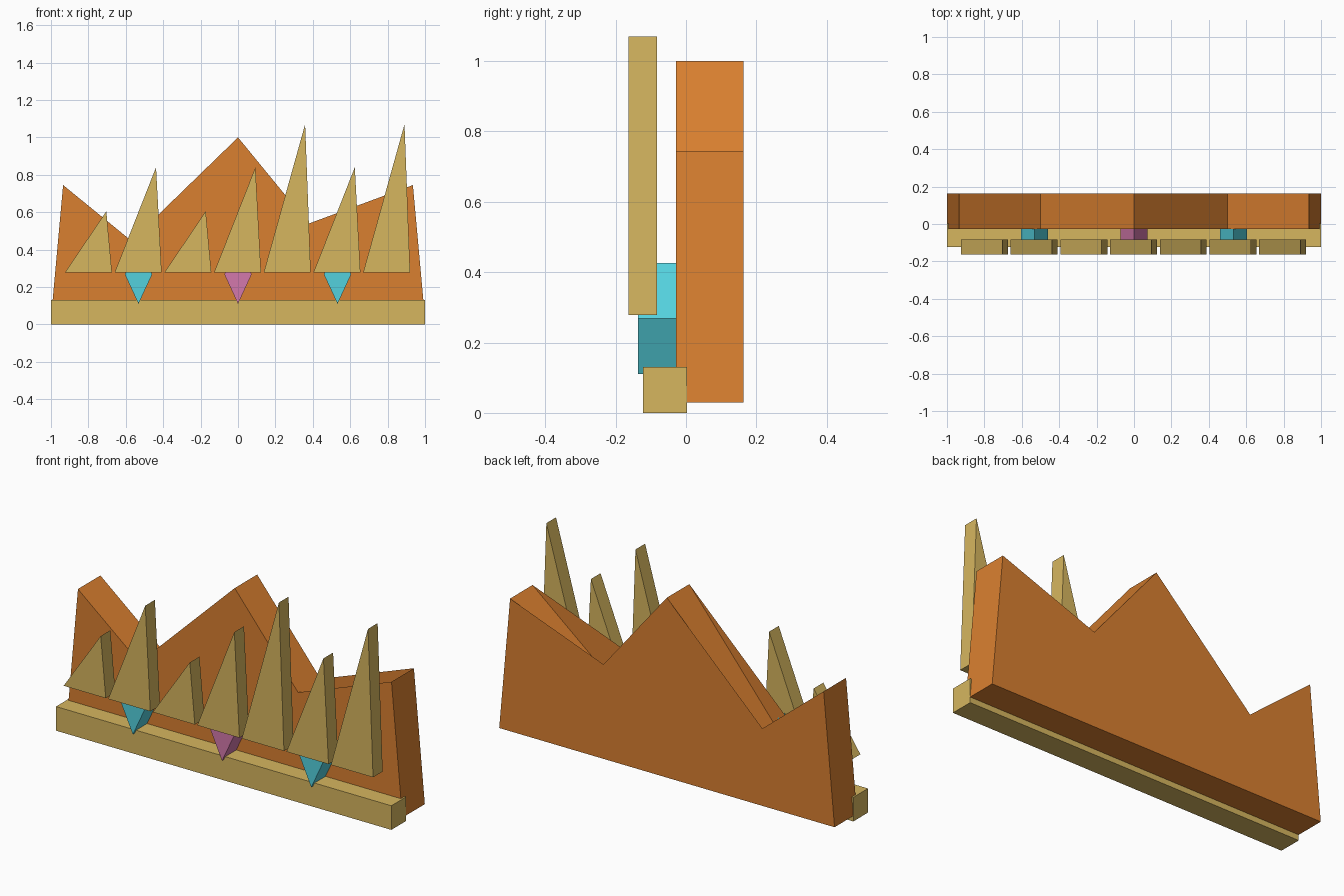
import bpy
import bmesh

cube = bpy.data.objects.get("Cube")
if cube:
    bpy.data.objects.remove(cube, do_unlink=True)


def material(name, rgb):
    # sRGB bytes to linear values
    lin = [((c / 255 + 0.055) / 1.055) ** 2.4 for c in rgb]
    mat = bpy.data.materials.new(name)
    mat.use_nodes = True
    mat.diffuse_color = (*lin, 1)
    mat.node_tree.nodes["Principled BSDF"].inputs["Base Color"].default_value = (*lin, 1)
    return mat


orange = material("burnt orange", (218, 128, 48))
gold = material("sand gold", (214, 182, 95))
cyan = material("cyan", (84, 209, 222))
pink = material("pink", (212, 121, 172))


def prism(name, outline, y_front, y_back, mat):
    """Extrude an x-z outline along y, capping each end with a fan from its first point."""
    bm = bmesh.new()
    front = [bm.verts.new((x, y_front, z)) for x, z in outline]
    back = [bm.verts.new((x, y_back, z)) for x, z in outline]
    n = len(outline)
    for i in range(n):
        j = (i + 1) % n
        bm.faces.new((front[i], front[j], back[j], back[i]))
    for ring, side in ((front, -1), (back, 1)):
        for i in range(1, n - 1):
            face = bm.faces.new((ring[0], ring[i], ring[i + 1]))
            face.normal_update()
            if face.normal.y * side < 0:
                face.normal_flip()
    mesh = bpy.data.meshes.new(name)
    bm.to_mesh(mesh)
    bm.free()
    mesh.materials.append(mat)
    obj = bpy.data.objects.new(name, mesh)
    bpy.context.collection.objects.link(obj)
    return obj


# Peaked back panel
prism("back_panel",
      [(-1, 0.03), (-0.935, 0.745), (-0.5, 0.39), (0, 1),
       (0.5, 0.39), (0.935, 0.745), (1, 0.03)],
      -0.028, 0.163, orange)

# Front base bar
prism("base_bar", [(-1, 0), (-1, 0.13), (1, 0.13), (1, 0)], -0.122, 0.003, gold)

# Row of leaning spikes
for i, top in enumerate((0.605, 0.84, 0.605, 0.84, 1.07, 0.84, 1.07)):
    left = -0.925 + 0.2657 * i
    prism(f"spike_{i + 1}",
          [(left, 0.278), (left + 0.221, top), (left + 0.251, 0.278)],
          -0.164, -0.082, gold)

# Diamond gems behind the spikes
for name, x, mat in (("right_gem", -0.532, cyan), ("centre_gem", 0, pink),
                     ("left_gem", 0.532, cyan)):
    prism(name, [(x - 0.073, 0.268), (x, 0.426), (x + 0.073, 0.268), (x, 0.11)],
          -0.136, -0.028, mat)
